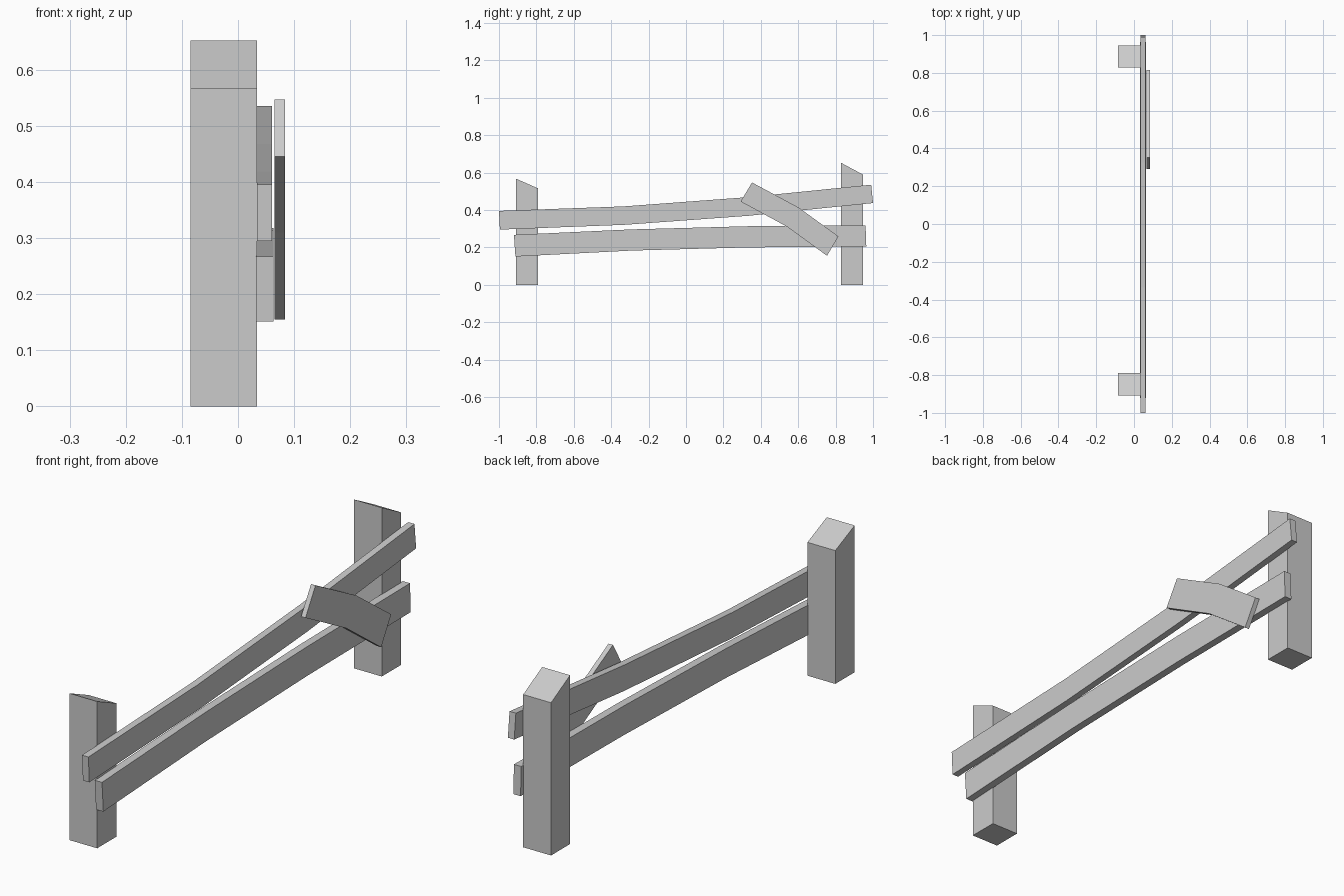
import bpy, bmesh

if "Cube" in bpy.data.objects:
    bpy.data.objects.remove(bpy.data.objects["Cube"])


def plank(name, x0, x1, outline):
    """Extrude a side outline of (y, z) points from x0 to x1."""
    bm = bmesh.new()
    face = bm.faces.new([bm.verts.new((x0, y, z)) for y, z in outline])
    ext = bmesh.ops.extrude_face_region(bm, geom=[face])
    moved = [v for v in ext["geom"] if isinstance(v, bmesh.types.BMVert)]
    bmesh.ops.translate(bm, verts=moved, vec=(x1 - x0, 0, 0))
    bmesh.ops.recalc_face_normals(bm, faces=bm.faces)
    mesh = bpy.data.meshes.new(name)
    bm.to_mesh(mesh)
    bm.free()
    obj = bpy.data.objects.new(name, mesh)
    bpy.context.collection.objects.link(obj)
    return obj


# Posts with slanted tops: y range, height at each side
for name, y0, y1, z0, z1 in (("near_post", -0.908, -0.79, 0.567, 0.515),
                             ("far_post", 0.829, 0.945, 0.652, 0.59)):
    plank(name, -0.085, 0.034, [(y0, 0), (y1, 0), (y1, z1), (y0, z0)])

# Slightly bowed rails: lower edge, then upper edge back
plank("upper_rail", 0.034, 0.061,
      [(-0.995, 0.295), (-0.325, 0.321), (0.335, 0.369), (1.0, 0.437),
       (0.99, 0.535), (0.325, 0.468), (-0.335, 0.419), (-1.0, 0.395)])
plank("lower_rail", 0.032, 0.063,
      [(-0.912, 0.151), (-0.29, 0.183), (0.335, 0.2), (0.964, 0.205),
       (0.96, 0.318), (0.33, 0.313), (-0.295, 0.296), (-0.92, 0.267)])

# Broken diagonal board nailed across the rails
plank("cross_board", 0.065, 0.084,
      [(0.292, 0.445), (0.541, 0.31), (0.754, 0.155),
       (0.815, 0.259), (0.602, 0.413), (0.353, 0.547)])
